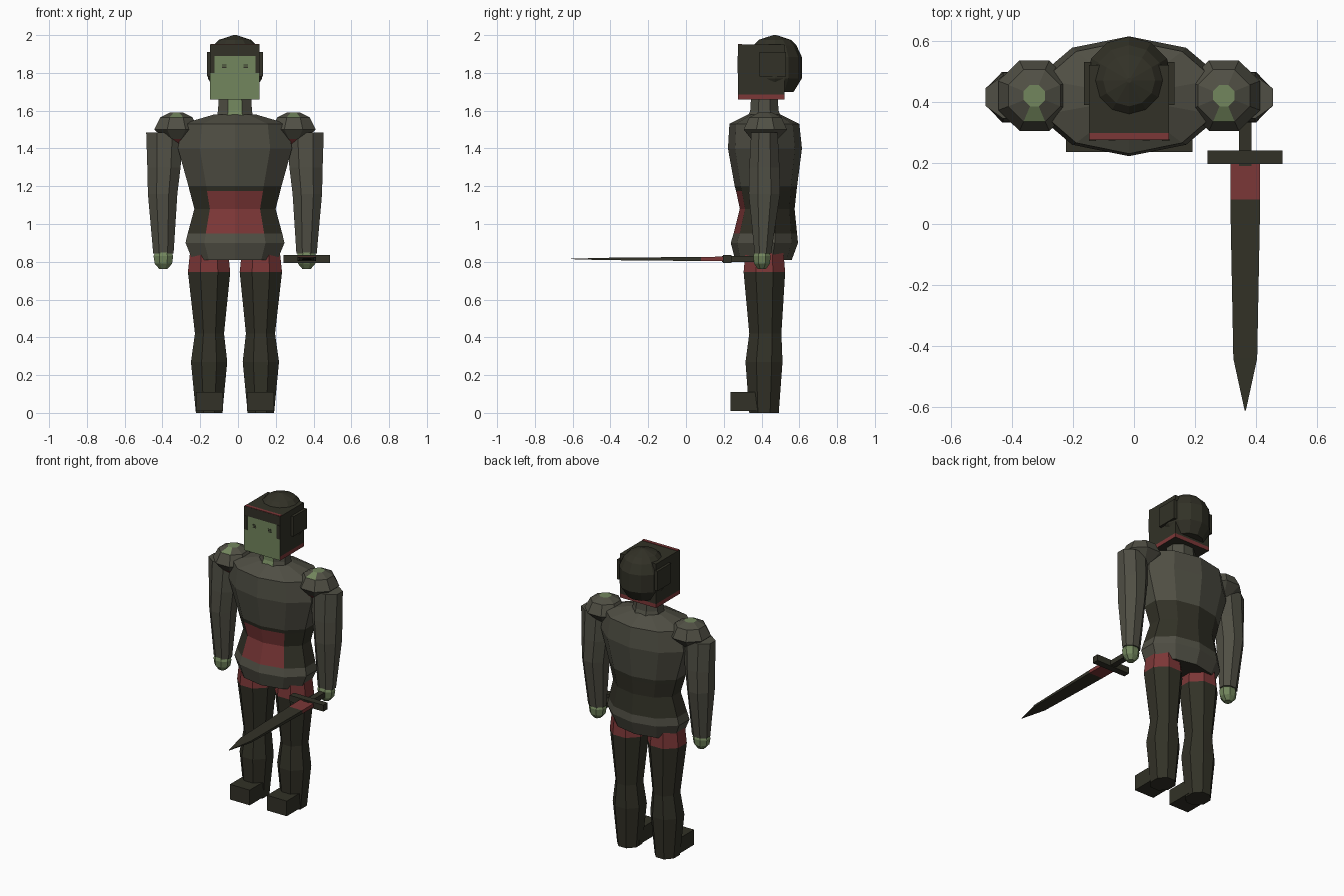
import bpy, math
from mathutils import Vector

cube = bpy.data.objects.get("Cube")
if cube:
    bpy.data.objects.remove(cube)

CX, CY = -0.016, 0.415   # body axis


def material(name, rgb):
    m = bpy.data.materials.new(name)
    m.use_nodes = True
    m.diffuse_color = (*rgb, 1)
    m.node_tree.nodes["Principled BSDF"].inputs["Base Color"].default_value = (*rgb, 1)
    return m


MATS = [material("grey cloth", (0.080, 0.078, 0.058)),
        material("dark leather", (0.032, 0.031, 0.020)),
        material("red cloth", (0.200, 0.038, 0.038)),
        material("green skin", (0.170, 0.240, 0.110))]
GREY, DARK, RED, SKIN = range(4)


def make(name, verts, faces, rule):
    """Mesh whose colours come from a rule on face centre and normal."""
    me = bpy.data.meshes.new(name)
    me.from_pydata(verts, [], faces)
    for m in MATS:
        me.materials.append(m)
    me.update()
    for p in me.polygons:
        p.material_index = rule(p.center, p.normal) if callable(rule) else rule
    ob = bpy.data.objects.new(name, me)
    bpy.context.collection.objects.link(ob)
    return ob


def loft(name, rings, n, rule, turn=0.0):
    """Stack of polygons: each ring is z, centre x, centre y, half width, half depth."""
    angles = [turn + math.tau * i / n for i in range(n)]
    mx = max(abs(math.cos(a)) for a in angles)
    my = max(abs(math.sin(a)) for a in angles)
    verts = [(x + w * math.cos(a) / mx, y + d * math.sin(a) / my, z)
             for z, x, y, w, d in rings for a in angles]
    faces = [tuple(reversed(range(n))), tuple(range(len(verts) - n, len(verts)))]
    for r in range(len(rings) - 1):
        for i in range(n):
            j = (i + 1) % n
            faces.append((r * n + i, r * n + j, (r + 1) * n + j, (r + 1) * n + i))
    return make(name, verts, faces, rule)


def box(name, lo, hi, rule):
    c = (Vector(lo) + Vector(hi)) / 2
    w, d = (hi[0] - lo[0]) / 2, (hi[1] - lo[1]) / 2
    return loft(name, [(z, c.x, c.y, w, d) for z in (lo[2], hi[2])], 4, rule, math.pi / 4)


FLAT = math.pi / 8   # turns an octagon so a flat side faces forward


# Torso with dark waistband and red belly panel
def torso_rule(c, n):
    if 0.95 < c.z < 1.17 and c.y < CY and abs(c.x - CX) < 0.1:
        return RED
    return DARK if 0.94 < c.z < 1.2 or n.z < -0.9 else GREY


loft("torso", [(0.81, CX, 0.41, 0.225, 0.15), (0.9, CX, 0.415, 0.262, 0.178),
               (0.95, CX, 0.42, 0.25, 0.168), (1.08, CX, 0.43, 0.215, 0.145),
               (1.175, CX, 0.425, 0.24, 0.16), (1.2, CX, 0.423, 0.246, 0.165),
               (1.4, CX, 0.418, 0.302, 0.196), (1.53, CX, 0.415, 0.28, 0.185),
               (1.58, CX, 0.415, 0.11, 0.085)], 10, torso_rule, math.pi / 2)

# Neck with an open collar
loft("neck", [(1.54, CX, CY, 0.1, 0.1), (1.6, CX, CY, 0.09, 0.075),
              (1.68, CX, CY, 0.085, 0.07)], 8,
     lambda c, n: SKIN if n.y < -0.85 else GREY, FLAT)


# Square head, face in front
def head_rule(c, n):
    if n.y < -0.9 and c.z < 1.89:
        return SKIN
    return RED if abs(n.z) < 0.5 and c.z < 1.685 else DARK


loft("head", [(z, CX, 0.398, 0.131, 0.123) for z in (1.66, 1.686, 1.89, 1.95)],
     4, head_rule, math.pi / 4)
box("headband_trim", (CX - 0.13, 0.276, 1.948), (CX + 0.13, 0.297, 1.953), RED)
HY = 0.47
loft("hair", [(1.7, CX, HY, 0.1, 0.1), (1.77, CX, HY, 0.143, 0.143),
              (1.885, CX, HY, 0.143, 0.143), (1.945, CX, HY, 0.115, 0.115),
              (1.975, CX, HY, 0.085, 0.085), (2.0, CX, HY, 0.008, 0.008)],
     12, DARK, math.pi / 2)


def leg_rule(c, n):
    return RED if c.z > 0.74 else DARK


def shoulder_rule(c, n):
    front = n.y < -0.3 and abs(n.x) < 0.15
    if n.z > 0.9 and c.z > 1.585 or front and c.z > 1.565:
        return SKIN
    return RED if c.z < 1.46 and n.y < -0.2 else GREY


# Paired parts
for s, side in ((-1, "right"), (1, "left")):
    def X(d):
        return CX + s * d

    loft(side + "_shoulder",
         [(1.39, X(0.31), CY, 0.012, 0.012), (1.45, X(0.31), CY, 0.06, 0.07),
          (1.5, X(0.31), 0.42, 0.118, 0.115), (1.565, X(0.31), 0.42, 0.085, 0.085),
          (1.59, X(0.31), 0.42, 0.035, 0.035)], 8, shoulder_rule, FLAT)
    loft(side + "_arm",
         [(0.845, X(0.379), 0.407, 0.054, 0.044), (1.16, X(0.383), 0.415, 0.078, 0.083),
          (1.3, X(0.376), 0.415, 0.088, 0.08), (1.485, X(0.372), 0.415, 0.098, 0.07)],
         8, GREY, FLAT)
    loft(side + "_hand",
         [(0.762, X(0.379), 0.402, 0.022, 0.022), (0.79, X(0.379), 0.402, 0.046, 0.042),
          (0.83, X(0.379), 0.402, 0.052, 0.046), (0.86, X(0.379), 0.402, 0.04, 0.036)],
         8, SKIN, FLAT)
    loft(side + "_leg",
         [(0, X(0.137), 0.413, 0.07, 0.078), (0.27, X(0.137), 0.413, 0.096, 0.098),
          (0.42, X(0.135), 0.42, 0.077, 0.085), (0.745, X(0.137), 0.415, 0.112, 0.11),
          (0.86, X(0.137), 0.415, 0.1, 0.1)], 8, leg_rule, FLAT)
    a, b = sorted((X(0.063), X(0.207)))
    box(side + "_foot", (a, 0.235, 0.01), (b, 0.42, 0.11), DARK)
    a, b = sorted((X(0.125), X(0.148)))
    box(side + "_hair_side", (a, 0.39, 1.78), (b, 0.53, 1.91), DARK)
    a, b = sorted((X(0.108), X(0.132)))
    box(side + "_sideburn", (a, 0.272, 1.8), (b, 0.278, 1.89), DARK)
    # Narrow painted eye lines
    for i in range(3):
        z = 1.826 + 0.009 * i
        box(side + "_eye", (X(0.056) - 0.012, 0.273, z), (X(0.056) + 0.012, 0.277, z + 0.004), DARK)

# Sword held forward in the left hand
SX, SZ = 0.364, 0.815
box("sword_grip", (SX - 0.02, 0.19, SZ - 0.016), (SX + 0.02, 0.43, SZ + 0.016), DARK)
box("sword_guard", (0.24, 0.196, SZ - 0.021), (0.486, 0.24, SZ + 0.021), DARK)
stations = [(0.2, 0.049, 0.012), (0.08, 0.049, 0.011), (-0.44, 0.039, 0.006), (-0.61, 0.002, 0.001)]
verts = [(SX + sx * w, y, SZ + sz * t) for y, w, t in stations
         for sx, sz in ((-1, -1), (1, -1), (1, 1), (-1, 1))]
faces = [(3, 2, 1, 0), (12, 13, 14, 15)]
for r in range(3):
    for i in range(4):
        j = (i + 1) % 4
        faces.append((4 * r + i, 4 * r + j, 4 * r + 4 + j, 4 * r + 4 + i))
make("sword_blade", verts, faces, lambda c, n: RED if 0.09 < c.y < 0.195 else DARK)
